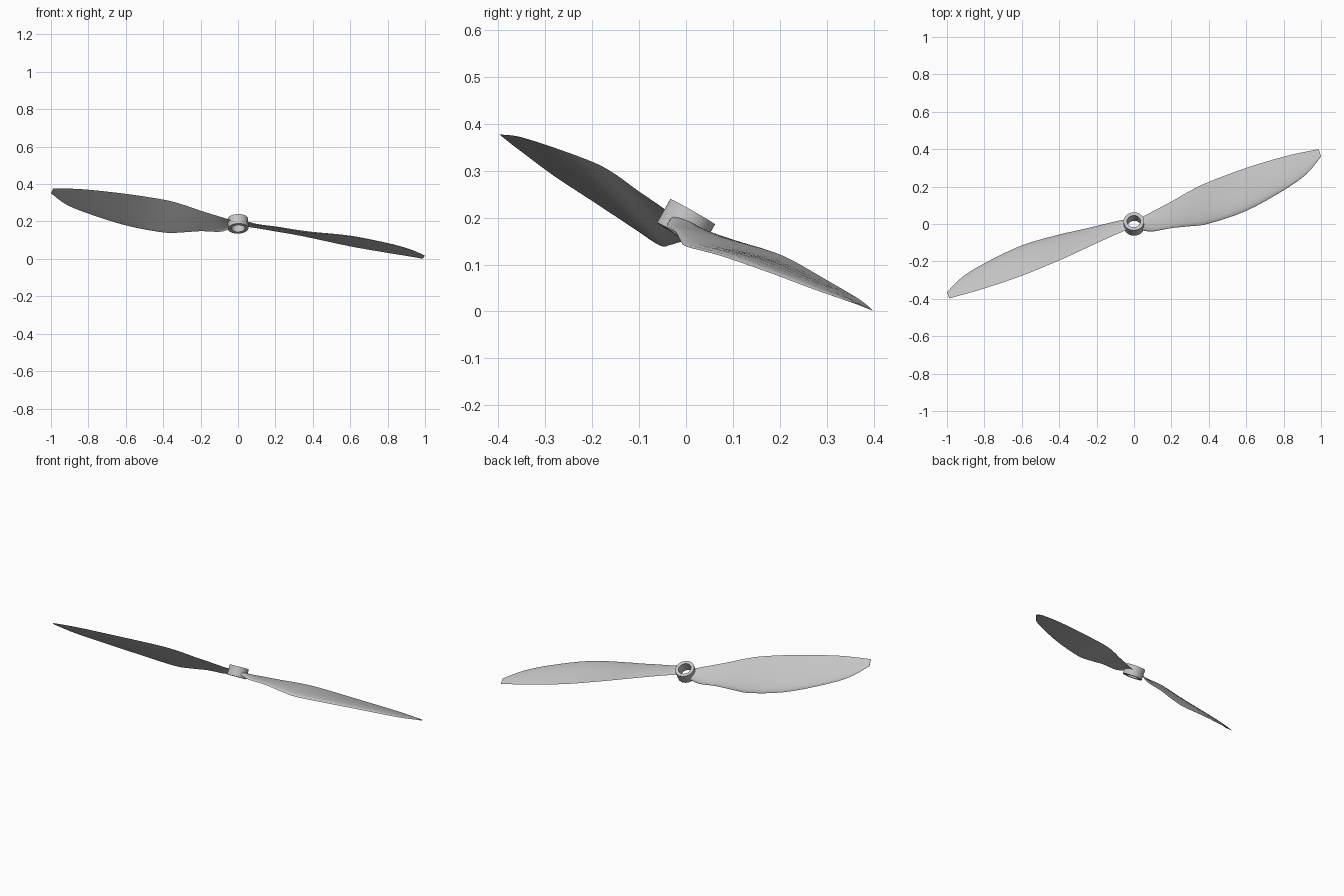
import bpy, bmesh, math
from mathutils import Vector, Matrix

cube = bpy.data.objects.get("Cube")
if cube:
    bpy.data.objects.remove(cube)

CENTRE = Vector((0, 0, 0.1875))
AXIS = Vector((-0.033, 0.492, 0.87)).normalized()

grey = bpy.data.materials.new("light_grey")
grey.use_nodes = True
colour = (0.55, 0.55, 0.55, 1)
grey.diffuse_color = colour
grey.node_tree.nodes["Principled BSDF"].inputs["Base Color"].default_value = colour


def make_object(name, bm):
    bmesh.ops.recalc_face_normals(bm, faces=bm.faces)
    mesh = bpy.data.meshes.new(name)
    bm.to_mesh(mesh)
    bm.free()
    mesh.materials.append(grey)
    obj = bpy.data.objects.new(name, mesh)
    bpy.context.collection.objects.link(obj)
    bpy.ops.object.select_all(action='DESELECT')
    obj.select_set(True)
    bpy.context.view_layer.objects.active = obj
    bpy.ops.object.shade_smooth_by_angle(angle=math.radians(35))
    return obj


def spline(points, steps):
    """Smooth curve through the given points."""
    pts = [2 * points[0] - points[1]] + points + [2 * points[-1] - points[-2]]
    out = []
    for a, b, c, d in zip(pts, pts[1:], pts[2:], pts[3:]):
        for i in range(steps):
            t = i / steps
            out.append(b + (c - a) * t / 2 + (a - 2.5 * b + 2 * c - d / 2) * t ** 2
                       + (1.5 * (b - c) + (d - a) / 2) * t ** 3)
    return out + [points[-1]]


def bridge(bm, rings, closed=False):
    pairs = list(zip(rings, rings[1:])) + ([(rings[-1], rings[0])] if closed else [])
    for r, s in pairs:
        for i in range(len(r)):
            j = (i + 1) % len(r)
            bm.faces.new((r[i], r[j], s[j], s[i]))


# Blade edges from the root to the tip
LEADING = [(.045, -.035, .195), (.1, -.04, .182), (.2, -.022, .17), (.3, -.012, .152),
           (.4, .002, .138), (.6, .07, .12), (.8, .18, .082), (.92, .265, .05), (1, .36, .017)]
TRAILING = [(.04, .035, .172), (.1, .067, .164), (.2, .12, .147), (.3, .177, .13),
            (.4, .225, .11), (.6, .3, .067), (.8, .36, .032), (.9, .383, .016), (.987, .4, .001)]


def blade(name, turn):
    lead = spline([Vector(p) - CENTRE for p in LEADING], 4)
    trail = spline([Vector(p) - CENTRE for p in TRAILING], 4)
    spin = Matrix.Rotation(turn, 3, AXIS)
    bm = bmesh.new()
    rings = []
    n = 10
    for k, (a, b) in enumerate(zip(lead, trail)):
        chord = b - a
        up = Vector((1, .38, -.18)).cross(chord).normalized()
        f = k / (len(lead) - 1)
        thick = 0.055 + 0.12 * max(0, 1 - f * 4) ** 2
        loop = []
        # Upper surface out, lower surface back
        for i in range(2 * n):
            t = i / n if i <= n else 2 - i / n
            s = (1 - math.cos(math.pi * t)) / 2
            bulge = math.sqrt(max(s, 0)) * (1 - s) * 2.6
            h = thick * bulge if i <= n else (thick - 0.055 - 0.005) * bulge
            loop.append(bm.verts.new(CENTRE + spin @ (a + chord * s + up * h * chord.length)))
        rings.append(loop)
    bridge(bm, rings)
    bm.faces.new(rings[0])
    bm.faces.new(rings[-1])
    return make_object(name, bm)


blade("left_blade", 0)
blade("right_blade", math.pi)

# Hub: thick ring around the shaft hole
bm = bmesh.new()
tilt = AXIS.to_track_quat('Z', 'Y').to_matrix()
rings = []
for r, z in [(.055, -.029), (.055, .029), (.036, .029), (.036, -.029)]:
    angles = [math.tau * i / 48 for i in range(48)]
    rings.append([bm.verts.new(CENTRE + tilt @ Vector((r * math.cos(a), r * math.sin(a), z)))
                  for a in angles])
bridge(bm, rings, closed=True)
make_object("hub", bm)
